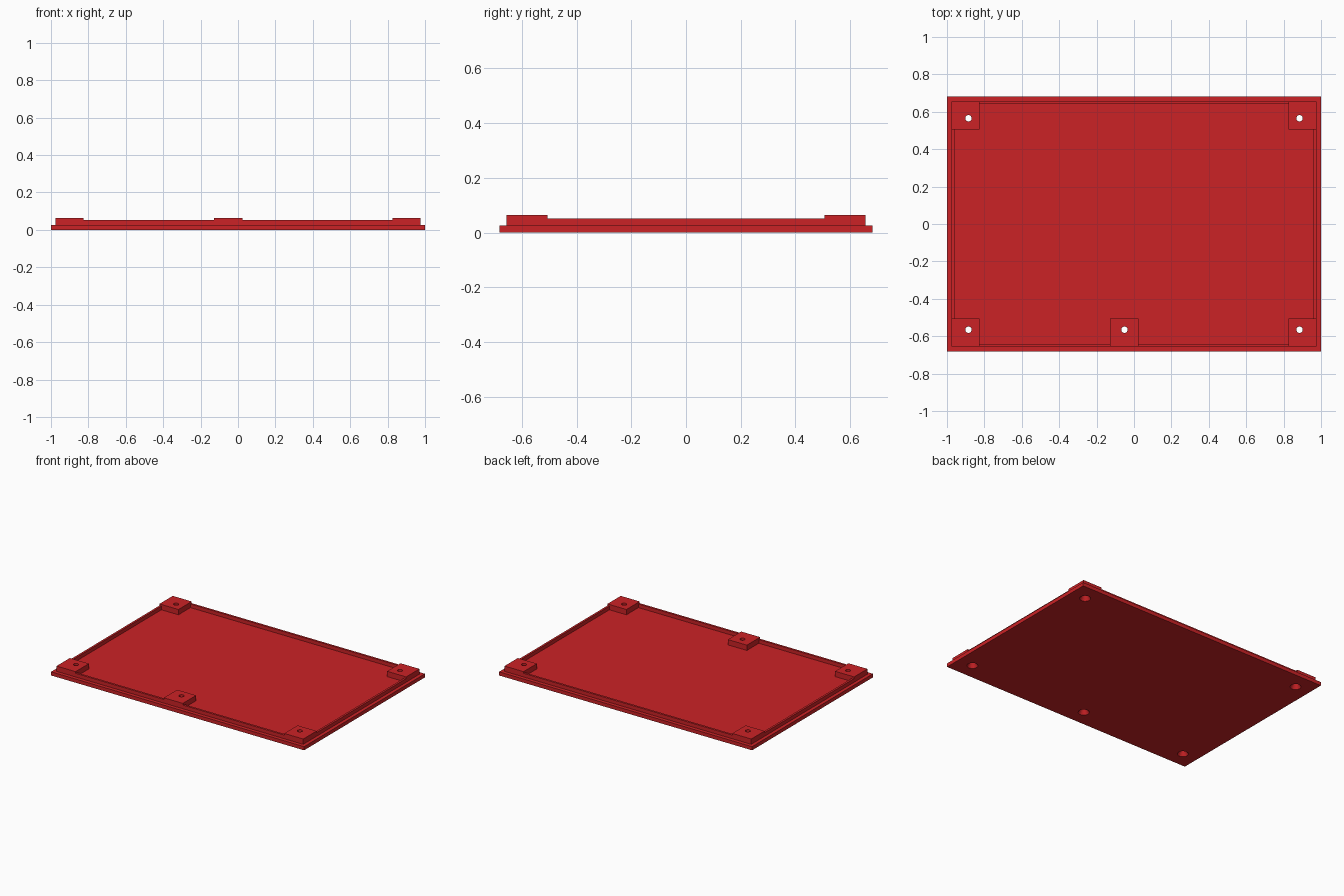
import bpy, bmesh, math

if "Cube" in bpy.data.objects:
    bpy.data.objects.remove(bpy.data.objects["Cube"])

red = bpy.data.materials.new("red")
red.diffuse_color = (0.6, 0.016, 0.019, 1)
red.use_nodes = True
red.node_tree.nodes["Principled BSDF"].inputs["Base Color"].default_value = red.diffuse_color


def finish(name, bm):
    bmesh.ops.recalc_face_normals(bm, faces=bm.faces)
    mesh = bpy.data.meshes.new(name)
    bm.to_mesh(mesh)
    bm.free()
    mesh.materials.append(red)
    obj = bpy.data.objects.new(name, mesh)
    bpy.context.collection.objects.link(obj)
    return obj


def box(name, x0, x1, y0, y1, z0, z1):
    bm = bmesh.new()
    bmesh.ops.create_cube(bm, size=1)
    for v in bm.verts:
        v.co.x = x1 if v.co.x > 0 else x0
        v.co.y = y1 if v.co.y > 0 else y0
        v.co.z = z1 if v.co.z > 0 else z0
    return finish(name, bm)


BASE, RIM, PAD = 0.026, 0.052, 0.064          # heights
OX, OY, WALL, SIZE = 0.975, 0.656, 0.015, 0.15  # rim outline, wall, pad size
IX, IY = OX - SIZE, OY - SIZE                 # inner edges of the pads
MID0, MID1 = -0.127, 0.023                    # middle pad

# Screw holes, flared at the underside
holes = [(sx * 0.885, sy * 0.565) for sx in (-1, 1) for sy in (-1, 1)]
holes.append((-0.051, -0.565))
profile = [(0.039, -0.005), (0.036, 0.0), (0.017, 0.035), (0.017, 0.1)]
N = 24
bm = bmesh.new()
for hx, hy in holes:
    rings = [[bm.verts.new((hx + r * math.cos(i * math.tau / N),
                            hy + r * math.sin(i * math.tau / N), z))
              for i in range(N)] for r, z in profile]
    for a, b in zip(rings, rings[1:]):
        for i in range(N):
            j = (i + 1) % N
            bm.faces.new((a[i], a[j], b[j], b[i]))
    bm.faces.new(rings[0])
    bm.faces.new(rings[-1])
cutter = finish("screw_hole_cutter", bm)
cutter.hide_render = True
cutter.hide_viewport = True


def drill(obj):
    mod = obj.modifiers.new("screw_holes", 'BOOLEAN')
    mod.operation = 'DIFFERENCE'
    mod.solver = 'EXACT'
    mod.object = cutter


# Base plate
drill(box("base_plate", -1, 1, -0.682, 0.682, 0, BASE))

# Screw pads: four corners and one off-centre at the front
for sx in (-1, 1):
    for sy in (-1, 1):
        xs, ys = sorted((sx * IX, sx * OX)), sorted((sy * IY, sy * OY))
        drill(box("corner_pad", *xs, *ys, BASE, PAD))
drill(box("middle_pad", MID0, MID1, -OY, -IY, BASE, PAD))

# Thin rim walls between the pads
for s in (-1, 1):
    box("side_rim", *sorted((s * OX, s * (OX - WALL))), -IY, IY, BASE, RIM)
box("back_rim", -IX, IX, OY - WALL, OY, BASE, RIM)
box("front_rim_left", -IX, MID0, -OY, WALL - OY, BASE, RIM)
box("front_rim_right", MID1, IX, -OY, WALL - OY, BASE, RIM)
